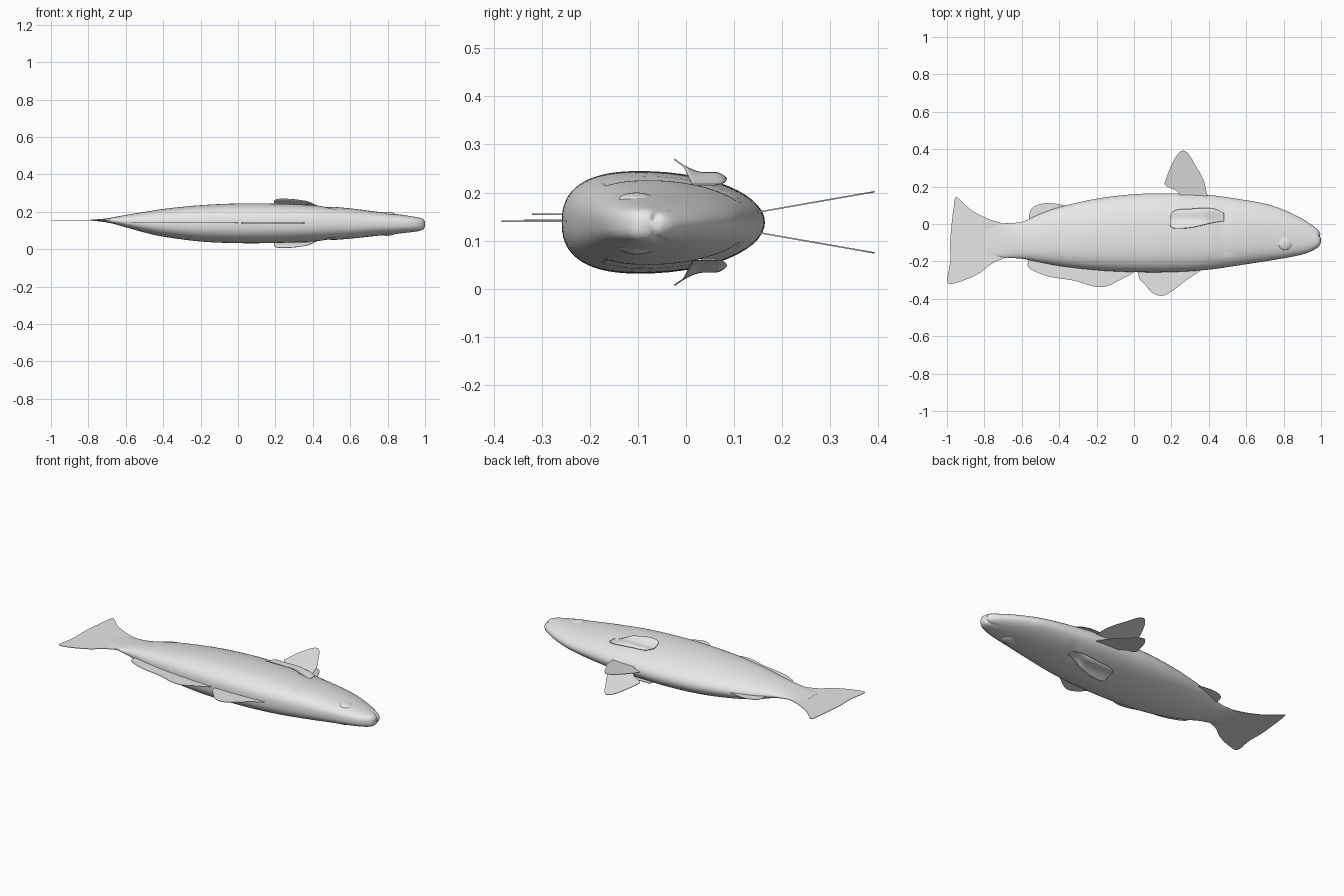
import bpy, bmesh, math
from mathutils import Vector

if "Cube" in bpy.data.objects:
    bpy.data.objects.remove(bpy.data.objects["Cube"])

MID = 0.138   # height of the fish's symmetry plane

grey = bpy.data.materials.new("plain grey")
grey.diffuse_color = (0.8, 0.8, 0.8, 1)
grey.use_nodes = True
grey.node_tree.nodes["Principled BSDF"].inputs["Base Color"].default_value = grey.diffuse_color


def finish(name, bm, angle=40):
    bmesh.ops.recalc_face_normals(bm, faces=bm.faces[:])
    me = bpy.data.meshes.new(name)
    bm.to_mesh(me)
    bm.free()
    ob = bpy.data.objects.new(name, me)
    bpy.context.collection.objects.link(ob)
    me.materials.append(grey)
    bpy.ops.object.select_all(action='DESELECT')
    ob.select_set(True)
    bpy.context.view_layer.objects.active = ob
    bpy.ops.object.shade_smooth_by_angle(angle=math.radians(angle))
    return ob


def catmull(a, b, c, d, t):
    return 0.5 * (2 * b + (c - a) * t + (2 * a - 5 * b + 4 * c - d) * t * t
                  + (3 * b - a - 3 * c + d) * t ** 3)


def spline(pts, steps, closed=False):
    pts = [Vector(p) for p in pts]
    n = len(pts)
    get = (lambda i: pts[i % n]) if closed else (lambda i: pts[max(0, min(n - 1, i))])
    out = [catmull(get(i - 1), get(i), get(i + 1), get(i + 2), k / steps)
           for i in range(n if closed else n - 1) for k in range(steps)]
    return out if closed else out + [pts[-1]]


def loft(bm, rows, closed):
    grid = [[bm.verts.new(p) for p in row] for row in rows]
    for a, b in zip(grid, grid[1:]):
        for i in range(len(a) if closed else len(a) - 1):
            j = (i + 1) % len(a)
            bm.faces.new((a[i], a[j], b[j], b[i]))
    return grid


# Body: x, back edge y, belly edge y, half thickness, centre height
stations = [(-0.79, -0.16, -0.02, 0.002, 0.155), (-0.70, -0.178, 0.002, 0.011, 0.154),
            (-0.60, -0.186, 0.012, 0.033, 0.15), (-0.50, -0.205, 0.055, 0.055, 0.144),
            (-0.40, -0.224, 0.09, 0.074, 0.141), (-0.20, -0.247, 0.135, 0.097, MID),
            (0.00, -0.257, 0.159, 0.106, MID), (0.20, -0.257, 0.164, 0.105, MID),
            (0.40, -0.244, 0.155, 0.097, MID), (0.60, -0.215, 0.127, 0.081, 0.137),
            (0.73, -0.195, 0.101, 0.066, 0.136), (0.83, -0.178, 0.063, 0.055, 0.135),
            (0.90, -0.163, 0.028, 0.046, 0.134), (0.95, -0.145, -0.004, 0.039, 0.133),
            (0.98, -0.127, -0.027, 0.033, 0.133), (0.994, -0.112, -0.046, 0.024, 0.133),
            (1.00, -0.095, -0.062, 0.011, 0.133)]
RING = 56


def section(s):
    x, lo, hi, half, zc = s
    peak = lo + 0.39 * (hi - lo)
    ring = []
    for i in range(RING):
        a = 2 * math.pi * i / RING
        c, sn = math.cos(a), math.sin(a)
        e = 2 / 2.5 if c < 0 else 1.0          # back is blunter than the belly
        y = peak + (hi - peak if c > 0 else peak - lo) * math.copysign(abs(c) ** e, c)
        w = half * math.copysign(abs(sn) ** e, sn)
        # gill cover crease
        gill = 0.47 + 1.6 * (y + 0.03) ** 2
        if -0.17 < y < 0.11:
            w *= 1 - 0.05 * math.exp(-((x - gill) / 0.03) ** 2)
        # mouth line, running back from the snout
        dx = 0.0
        if x > 0.9:
            line = -0.066 + 0.35 * (1 - x)
            g = math.exp(-((y - line) / 0.006) ** 2) * min(1, (x - 0.9) / 0.05)
            w *= 1 - 0.14 * g
            dx = -0.010 * g * max(0, (x - 0.96) / 0.04)
        ring.append((x + dx, y, zc + w))
    return ring


bm = bmesh.new()
dense = []
vecs = [Vector(s) for s in stations]
for i in range(len(vecs) - 1):                 # Hermite interpolation over uneven stations
    p, q = vecs[i], vecs[i + 1]
    h = q[0] - p[0]

    def slope(k):
        a, b = vecs[max(0, k - 1)], vecs[min(len(vecs) - 1, k + 1)]
        return (b - a) / (b[0] - a[0])
    m0, m1 = slope(i) * h, slope(i + 1) * h
    steps = max(2, round(h / 0.016))
    for k in range(steps):
        t = k / steps
        dense.append(p * (2 * t**3 - 3 * t * t + 1) + m0 * (t**3 - 2 * t * t + t)
                     + q * (3 * t * t - 2 * t**3) + m1 * (t**3 - t * t))
dense.append(vecs[-1])
grid = loft(bm, [section(s) for s in dense], True)
bm.faces.new(grid[0])
bm.faces.new(grid[-1])
finish("body", bm, 60)


# Flat fins from a smooth outline, thin plates whose height follows a rule
def flat_fin(name, outline, height, thick=0.003):
    bm = bmesh.new()
    f = bm.faces.new([bm.verts.new((p[0], p[1], height(p[0], p[1]) - thick / 2))
                      for p in spline(outline, 5, True)])
    r = bmesh.ops.extrude_face_region(bm, geom=[f])
    for v in r["geom"]:
        if isinstance(v, bmesh.types.BMVert):
            v.co.z += thick
    bmesh.ops.triangulate(bm, faces=[f for f in bm.faces if len(f.verts) > 4])
    return finish(name, bm)


flat_fin("tail_fin", [(-0.62, -0.02), (-0.70, 0.003), (-0.78, 0.028), (-0.87, 0.075),
                      (-0.925, 0.125), (-0.953, 0.143), (-0.964, 0.09), (-0.975, 0.0),
                      (-0.983, -0.10), (-0.983, -0.20), (-0.998, -0.295), (-0.985, -0.32),
                      (-0.92, -0.305), (-0.83, -0.265), (-0.76, -0.212), (-0.70, -0.185),
                      (-0.62, -0.15)], lambda x, y: 0.155)
flat_fin("front_dorsal_fin", [(0.05, -0.22), (0.025, -0.28), (0.055, -0.32), (0.095, -0.365),
                              (0.145, -0.384), (0.20, -0.362), (0.28, -0.30), (0.36, -0.242),
                              (0.33, -0.21)], lambda x, y: 0.14)
flat_fin("rear_dorsal_fin", [(-0.54, -0.17), (-0.567, -0.205), (-0.555, -0.24), (-0.46, -0.28),
                             (-0.32, -0.303), (-0.22, -0.333), (-0.15, -0.334), (-0.08, -0.302),
                             (0.0, -0.257), (-0.02, -0.22), (-0.28, -0.21)], lambda x, y: 0.142)
flat_fin("anal_fin", [(-0.54, 0.01), (-0.562, 0.035), (-0.545, 0.085), (-0.49, 0.109),
                      (-0.42, 0.109), (-0.345, 0.09), (-0.34, 0.07), (-0.44, 0.04)],
         lambda x, y: 0.143)

for side, s in (("upper", 1), ("lower", -1)):
    # Pelvic fins splay outwards from the belly
    flat_fin(side + "_pelvic_fin",
             [(0.27, 0.13), (0.23, 0.175), (0.17, 0.205), (0.168, 0.23), (0.20, 0.315),
              (0.235, 0.375), (0.265, 0.392), (0.295, 0.37), (0.33, 0.31), (0.365, 0.25),
              (0.385, 0.185), (0.385, 0.13)],
             lambda x, y: MID + s * (0.023 + 0.175 * (y - 0.16)))

    # Pectoral fins: curved paddles swept back along the flanks
    rows = []
    for x, y0, y1 in spline([(0.48, 0.015, 0.06), (0.43, 0.008, 0.081), (0.36, -0.008, 0.084),
                             (0.30, -0.02, 0.08), (0.24, -0.024, 0.077), (0.205, -0.02, 0.064),
                             (0.192, -0.004, 0.035)], 5):
        lift = min(1, max(0, (0.48 - x) / 0.12))
        lift = lift * lift * (3 - 2 * lift)
        row = []
        for k in range(13):
            y = y0 + (y1 - y0) * k / 12
            flare = 0.103 + 0.028 * (max(0, 0.035 - y) / 0.059) ** 1.6
            flare -= 0.012 * max(0, (y - 0.06) / 0.024) ** 2
            row.append((x, y, MID + s * (0.078 + (flare - 0.078) * lift)))
        rows.append(row)
    bm = bmesh.new()
    loft(bm, rows, False)
    fin = finish(side + "_pectoral_fin", bm)
    mod = fin.modifiers.new("thickness", 'SOLIDIFY')
    mod.thickness = 0.003
    mod.offset = 0

    # Eyes: shallow domes set in the head
    bm = bmesh.new()
    bmesh.ops.create_uvsphere(bm, u_segments=32, v_segments=16, radius=1)
    bmesh.ops.scale(bm, vec=(0.038, 0.037, 0.013), verts=bm.verts[:])
    eye = finish(side + "_eye", bm)
    eye.location = (0.808, -0.103, 0.1355 + s * 0.0505)
    eye.rotation_euler = (0, s * 0.13, 0)
